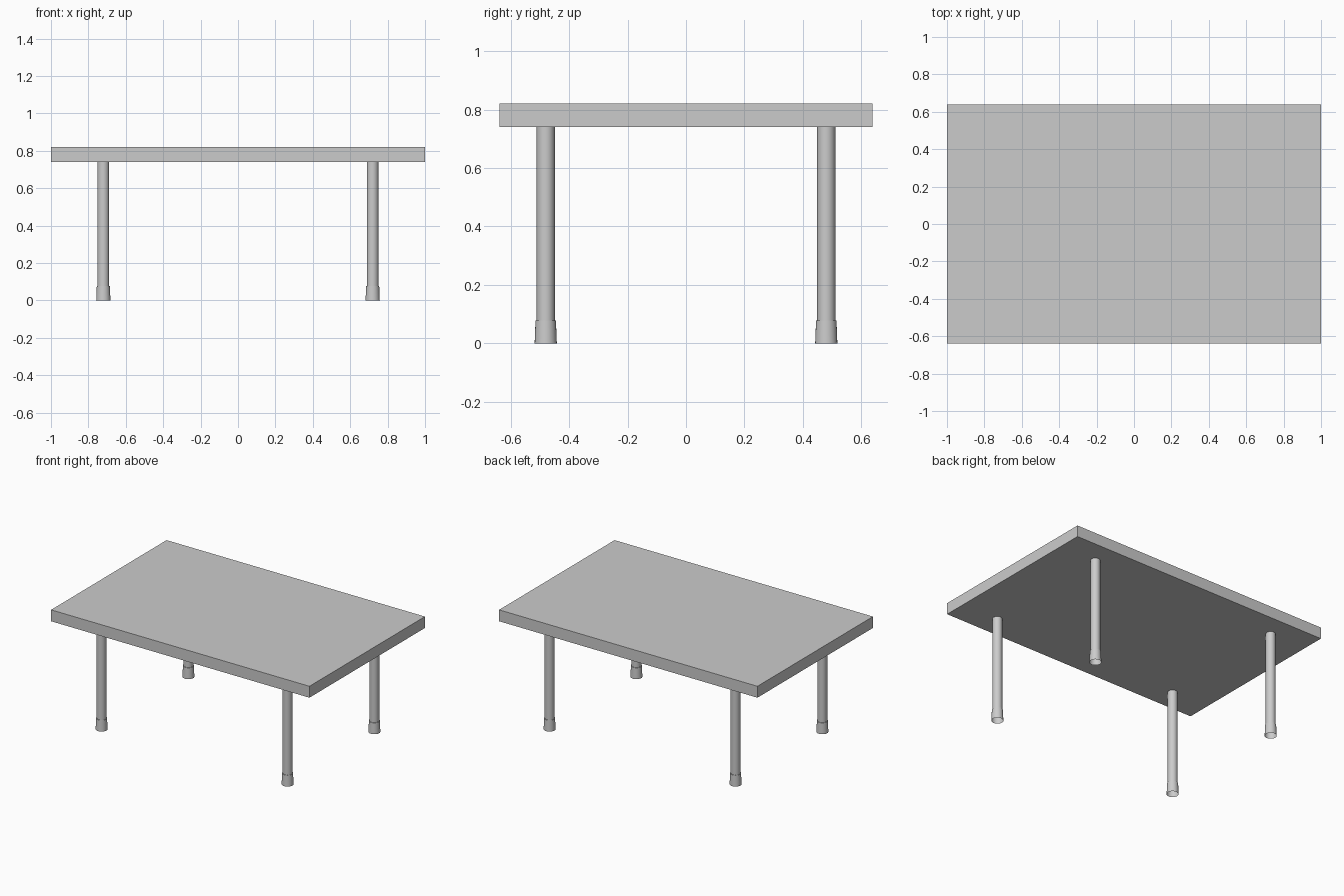
import bpy, math

if "Cube" in bpy.data.objects:
    bpy.data.objects.remove(bpy.data.objects["Cube"])

TOP_Z, UNDER_Z, FOOT_Z = 0.82, 0.74, 0.078
SIDES = 24


def lathe(name, profile, x, y):
    """Open surface of revolution from (radius, z) points."""
    verts, faces = [], []
    for r, z in profile:
        for i in range(SIDES):
            a = 2 * math.pi * i / SIDES
            verts.append((r * math.cos(a), r * math.sin(a), z))
    for k in range(len(profile) - 1):
        for i in range(SIDES):
            j = (i + 1) % SIDES
            a, b = k * SIDES, (k + 1) * SIDES
            faces.append((a + i, a + j, b + j, b + i))
    mesh = bpy.data.meshes.new(name)
    mesh.from_pydata(verts, [], faces)
    obj = bpy.data.objects.new(name, mesh)
    obj.location = (x, y, 0)
    bpy.context.collection.objects.link(obj)
    bpy.ops.object.select_all(action='DESELECT')
    obj.select_set(True)
    bpy.context.view_layer.objects.active = obj
    bpy.ops.object.shade_smooth_by_angle(angle=math.radians(30))
    return obj


# Tabletop slab
bpy.ops.mesh.primitive_cube_add(size=1, location=(0, 0, (TOP_Z + UNDER_Z) / 2))
top = bpy.context.object
top.name = "tabletop"
top.scale = (2.0, 1.277, TOP_Z - UNDER_Z)
bpy.ops.object.transform_apply(location=False, rotation=False, scale=True)

# Four round legs, each with a flared, open-bottomed foot cap
for sx, xn in ((-1, "left"), (1, "right")):
    for sy, yn in ((-1, "front"), (1, "back")):
        x, y = sx * 0.72, sy * 0.48
        lathe(f"{yn}_{xn}_leg", [(0.031, FOOT_Z), (0.031, UNDER_Z)], x, y)
        lathe(f"{yn}_{xn}_foot",
              [(0.038, 0), (0.035, FOOT_Z), (0.031, FOOT_Z)], x, y)
